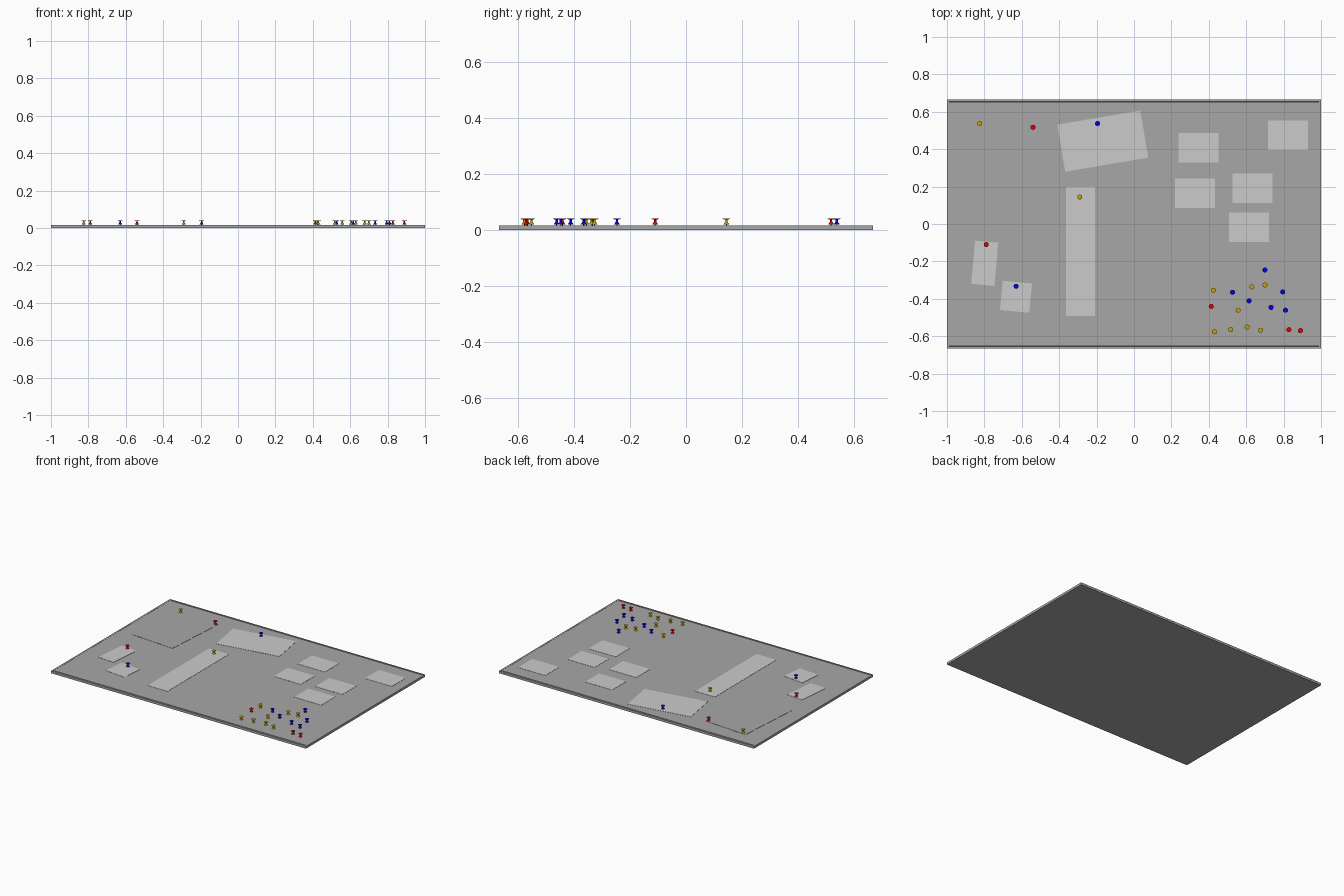
import bpy, bmesh
from math import radians, pi

def material(name, rgb):
    m = bpy.data.materials.new(name)
    m.diffuse_color = (*rgb, 1)
    return m

board = material("board_grey", (0.39, 0.39, 0.39))
paper = material("paper_grey", (0.515, 0.515, 0.515))
dark = material("dark_trim", (0.05, 0.05, 0.05))
yellow = material("yellow", (0.55, 0.36, 0.0))
red = material("red", (0.75, 0.0, 0.0))
blue = material("blue", (0.0, 0.0, 0.75))

def box(name, cx, cy, w, h, z0, z1, angle=0, mat=board):
    bpy.ops.mesh.primitive_cube_add(size=1, location=(cx, cy, (z0 + z1) / 2),
                                    rotation=(0, 0, radians(angle)))
    ob = bpy.context.object
    ob.name = name
    ob.scale = (w, h, z1 - z0)
    ob.data.materials.append(mat)
    return ob

# Board: backing, pinning surface, and thin frame rails with a shadow groove
TOP = 0.0155
box("backing_panel", 0, 0, 2, 1.333, 0, 0.011)
box("pin_surface", 0, 0, 1.976, 1.301, 0.011, TOP)
for s in (-1, 1):
    box("long_frame_rail", 0, s * 0.662, 2, 0.0095, 0.011, 0.0165)
    box("short_frame_rail", s * 0.994, 0, 0.012, 1.314, 0.011, 0.0165)
    box("frame_groove", 0, s * 0.654, 1.976, 0.0065, 0.011, 0.0125, mat=dark)

# Sheet in the same tone as the board
box("map_sheet", -0.705, 0.307, 0.33, 0.468, TOP - 0.001, TOP + 0.0015, -4)

# Loose papers: centre, size, rotation
papers = [(-0.167, 0.443, 0.45, 0.255, 9.6), (-0.286, -0.148, 0.155, 0.689, 0),
          (-0.798, -0.21, 0.125, 0.232, -5), (-0.631, -0.389, 0.157, 0.157, -5.5)]
for x, y, w, h, a in papers:
    box("paper", x, y, w, h, TOP - 0.001, TOP + 0.0015, a, paper)

# Matching note cards
for x, y in [(0.345, 0.408), (0.326, 0.165), (0.823, 0.475), (0.633, 0.192), (0.615, -0.018)]:
    box("note_card", x, y, 0.213, 0.158, TOP - 0.001, TOP + 0.0015, 0, paper)

# Push pin profile (radius, height), turned around z
PIN = [(0, 0.012), (0.0015, 0.014), (0.0015, 0.019), (0.0105, 0.0195), (0.0095, 0.022),
       (0.0055, 0.027), (0.004, 0.031), (0.004, 0.0375), (0.0135, 0.039), (0.0135, 0.041),
       (0, 0.0415)]

def pin_mesh(name, mat, n=16):
    bm = bmesh.new()
    vs = [bm.verts.new((r, 0, z)) for r, z in PIN]
    es = [bm.edges.new(p) for p in zip(vs, vs[1:])]
    bmesh.ops.spin(bm, geom=vs + es, cent=(0, 0, 0), axis=(0, 0, 1),
                   angle=2 * pi, steps=n, use_merge=True)
    bmesh.ops.remove_doubles(bm, verts=bm.verts, dist=1e-5)
    bmesh.ops.recalc_face_normals(bm, faces=bm.faces)
    me = bpy.data.meshes.new(name)
    bm.to_mesh(me)
    bm.free()
    me.materials.append(mat)
    return me

pins = {
    "yellow": (yellow, [(-0.825, 0.54), (-0.29, 0.147), (0.425, -0.352), (0.43, -0.573),
                        (0.517, -0.562), (0.557, -0.458), (0.605, -0.548), (0.63, -0.333),
                        (0.70, -0.323), (0.677, -0.565)]),
    "red": (red, [(-0.54, 0.52), (-0.79, -0.107), (0.413, -0.437), (0.828, -0.562),
                  (0.89, -0.567)]),
    "blue": (blue, [(-0.195, 0.54), (-0.63, -0.33), (0.70, -0.243), (0.527, -0.362),
                    (0.615, -0.408), (0.733, -0.443), (0.795, -0.36), (0.81, -0.458)]),
}
for colour, (mat, spots) in pins.items():
    me = pin_mesh(colour + "_pin", mat)
    for x, y in spots:
        ob = bpy.data.objects.new(colour + "_push_pin", me)
        ob.location = (x, y - 0.003, 0)
        bpy.context.collection.objects.link(ob)
